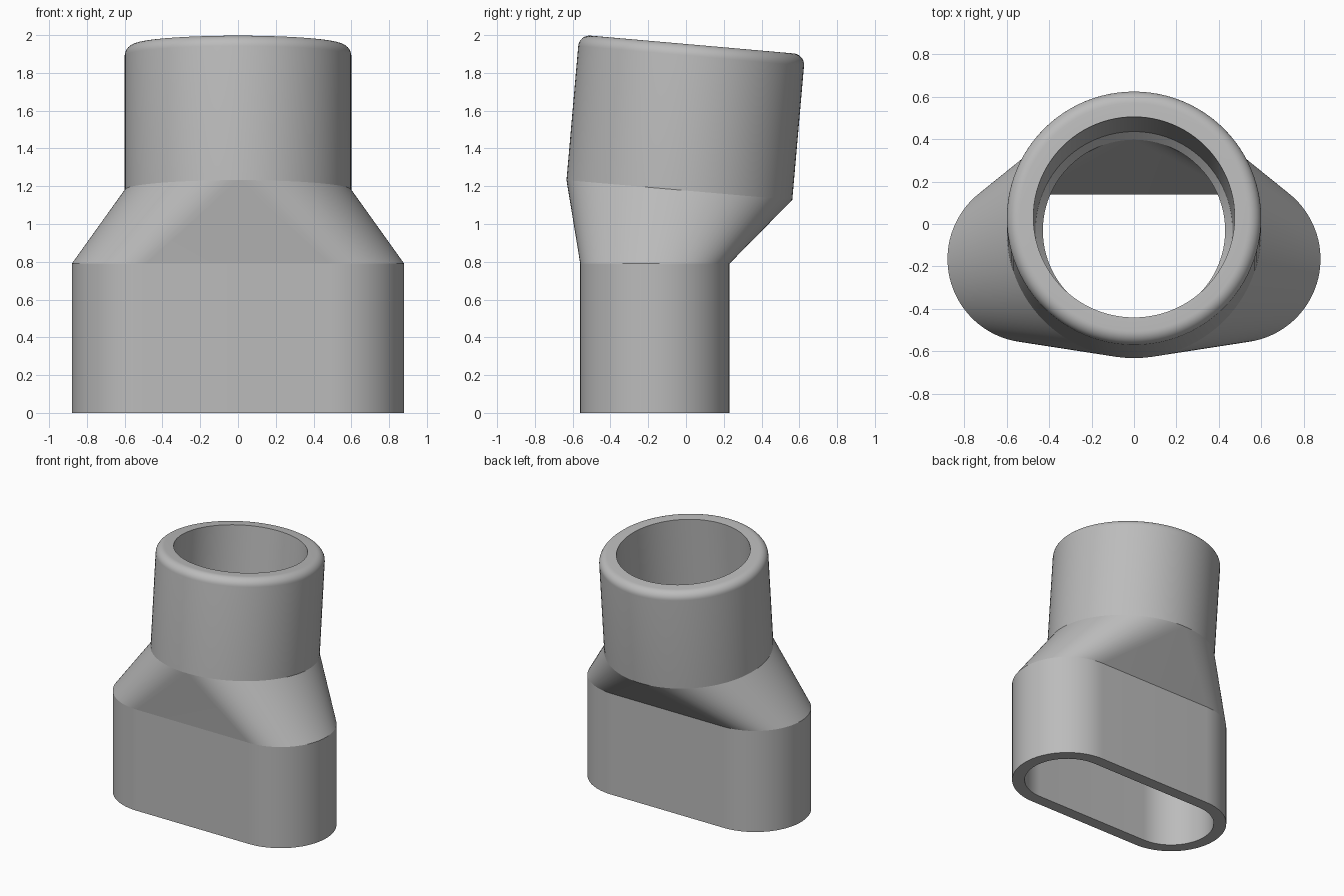
import bpy, bmesh, math
from mathutils import Matrix, Vector

cube = bpy.data.objects.get("Cube")
if cube:
    bpy.data.objects.remove(cube)

N = 96
BASE_Y, BASE_TOP, HALF_FLAT = -0.165, 0.79, 0.485
TILT = Matrix.Translation((0, -0.035, 1.18)) @ Matrix.Rotation(math.radians(-5), 4, "X")
SOCKET_LEN, FILLET = 0.773, 0.06

grey = bpy.data.materials.new("plastic_grey")
grey.use_nodes = True
colour = (0.5, 0.5, 0.5, 1)
grey.diffuse_color = colour
grey.node_tree.nodes["Principled BSDF"].inputs["Base Color"].default_value = colour


def slot_ring(radius, z):
    """Rounded slot outline: two half circles joined by straight sides."""
    points = []
    for side in (1, -1):
        for i in range(N // 2):
            a = -math.pi / 2 + math.pi * i / (N // 2 - 1)
            points.append(Vector((side * (HALF_FLAT + radius * math.cos(a)),
                                  BASE_Y + side * radius * math.sin(a), z)))
    return points


def round_ring(radius, height):
    """Circle on the tilted socket axis."""
    return [TILT @ Vector((radius * math.cos(math.tau * i / N),
                           radius * math.sin(math.tau * i / N), height))
            for i in range(N)]


def finish(name, bm):
    mesh = bpy.data.meshes.new(name)
    bm.to_mesh(mesh)
    bm.free()
    mesh.materials.append(grey)
    obj = bpy.data.objects.new(name, mesh)
    bpy.context.collection.objects.link(obj)
    bpy.ops.object.select_all(action="DESELECT")
    obj.select_set(True)
    bpy.context.view_layer.objects.active = obj
    bpy.ops.object.shade_smooth_by_angle(angle=math.radians(30))


def shell(name, rings):
    """Skin a sequence of rings."""
    bm = bmesh.new()
    loops = [[bm.verts.new(p) for p in ring] for ring in rings]
    for a, b in zip(loops, loops[1:]):
        for i in range(N):
            j = (i + 1) % N
            bm.faces.new((a[i], a[j], b[j], b[i]))
    finish(name, bm)


def hull_skin(bm, lower, upper, inward):
    """Stretch a skin between two rings, leaving both ends open."""
    low = [bm.verts.new(p) for p in lower]
    high = [bm.verts.new(p) for p in upper]
    bmesh.ops.convex_hull(bm, input=low + high)
    low, high = set(low), set(high)
    own = low | high
    faces = [f for f in bm.faces if f.verts[0] in own]
    bmesh.ops.recalc_face_normals(bm, faces=faces)
    if inward:
        bmesh.ops.reverse_faces(bm, faces=faces)
    caps = [f for f in faces if set(f.verts) <= low or set(f.verts) <= high]
    bmesh.ops.delete(bm, geom=caps, context="FACES")


# Slot-shaped lower sleeve
shell("base_sleeve", [slot_ring(0.305, BASE_TOP), slot_ring(0.305, 0),
                      slot_ring(0.395, 0), slot_ring(0.395, BASE_TOP)])

# Tilted round socket with a rounded outer rim and a small inner stop
rim = []
for i in range(9):
    a = math.pi / 2 * i / 8
    rim.append(round_ring(0.6 - FILLET + FILLET * math.cos(a),
                          SOCKET_LEN - FILLET + FILLET * math.sin(a)))
shell("round_socket", [round_ring(0.6, 0)] + rim +
      [round_ring(0.475, SOCKET_LEN), round_ring(0.465, 0.09), round_ring(0.43, 0.05)])

# Transition from slot to circle, outside and inside
bm = bmesh.new()
hull_skin(bm, slot_ring(0.395, BASE_TOP), round_ring(0.6, 0), False)
hull_skin(bm, slot_ring(0.305, BASE_TOP), round_ring(0.43, 0.05), True)
finish("transition", bm)
